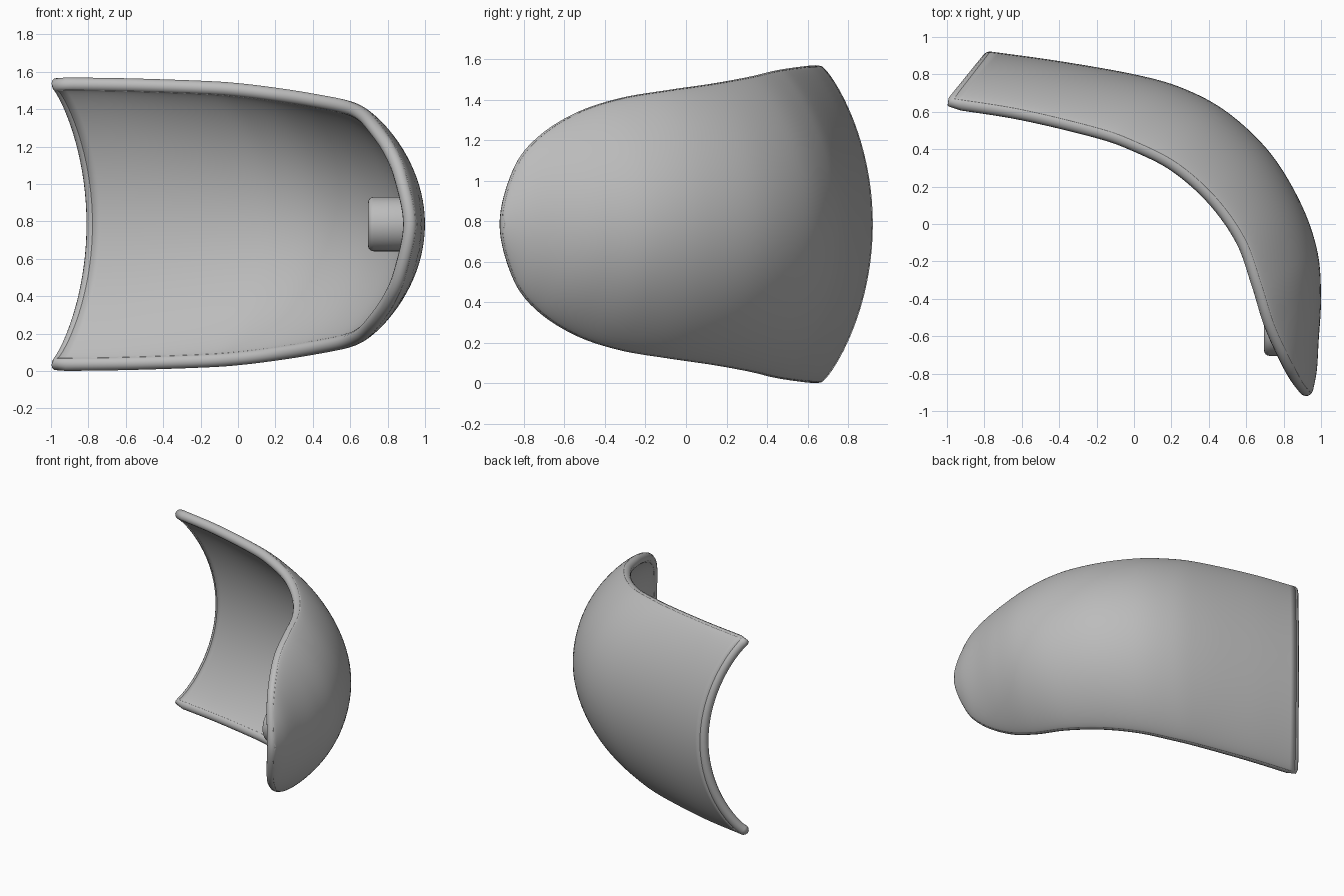
import bpy, bmesh, math
from mathutils import Vector

cube = bpy.data.objects.get("Cube")
if cube:
    bpy.data.objects.remove(cube)

MID_Z = 0.785
WALL = 0.075
STEPS, ARC = 8, 40

grey = bpy.data.materials.new("plain grey")
grey.use_nodes = True
grey.diffuse_color = (0.5, 0.5, 0.5, 1)
grey.node_tree.nodes["Principled BSDF"].inputs["Base Color"].default_value = (0.5, 0.5, 0.5, 1)

# Each row: crown x, crown y, rim x, rim y, half height of the rim
rows = [
    (-0.773, 0.885, -0.963, 0.65, 0.748),
    (-0.4, 0.833, -0.6, 0.592, 0.743),
    (0, 0.762, -0.2, 0.497, 0.73),
    (0.25, 0.69, 0, 0.427, 0.717),
    (0.48, 0.565, 0.22, 0.315, 0.69),
    (0.70, 0.355, 0.425, 0.135, 0.657),
    (0.86, 0.09, 0.58, -0.085, 0.625),
    (0.945, -0.16, 0.665, -0.32, 0.585),
    (0.962, -0.4, 0.73, -0.53, 0.515),
    (0.95, -0.62, 0.81, -0.71, 0.40),
    (0.94, -0.78, 0.87, -0.82, 0.255),
    (0.92, -0.883, 0.92, -0.883, 0),
]


def spline(a, b, c, d, t):
    """Smooth curve between b and c."""
    return b + 0.5 * t * (c - a + t * (2*a - 5*b + 4*c - d + t * (3*(b - c) + d - a)))


def finish(obj):
    obj.data.materials.append(grey)
    bpy.ops.object.select_all(action='DESELECT')
    obj.select_set(True)
    bpy.context.view_layer.objects.active = obj
    bpy.ops.object.shade_smooth_by_angle(angle=math.radians(40))


def add_mesh(name, bm):
    mesh = bpy.data.meshes.new(name)
    bm.to_mesh(mesh)
    bm.free()
    obj = bpy.data.objects.new(name, mesh)
    bpy.context.collection.objects.link(obj)
    return obj


# Phantom rows let the curve start straight and close round at the tip
before = tuple(2 * p - q for p, q in zip(rows[0], rows[1]))
after = rows[-2][:4] + (-rows[-2][4],)
ctrl = [before] + rows + [after]
sections = []
for i in range(1, len(rows)):
    for s in range(STEPS):
        sections.append([spline(*p, s / STEPS) for p in zip(*ctrl[i - 1:i + 3])])

# Curved shell: arched sections swept along the bend, gathered at the tip
bm = bmesh.new()
grid = []
for ox, oy, rx, ry, h in sections:
    ring = []
    for k in range(ARC + 1):
        a = math.pi * (k / ARC - 0.5)
        f = max(math.cos(a), 0) ** 1.7
        ring.append(bm.verts.new((rx + (ox - rx) * f, ry + (oy - ry) * f,
                                  MID_Z + h * math.sin(a))))
    grid.append(ring)
tip = bm.verts.new((rows[-1][0], rows[-1][1], MID_Z))
for r0, r1 in zip(grid, grid[1:]):
    for k in range(ARC):
        bm.faces.new((r0[k], r1[k], r1[k + 1], r0[k + 1]))
for k in range(ARC):
    bm.faces.new((grid[-1][k], tip, grid[-1][k + 1]))
bmesh.ops.recalc_face_normals(bm, faces=bm.faces)
loop = [r[0].co.copy() for r in grid] + [tip.co.copy()]
loop += [r[-1].co.copy() for r in reversed(grid)]
loop += [v.co.copy() for v in reversed(grid[0][1:-1])]
shell = add_mesh("curved_shell", bm)
finish(shell)
solid = shell.modifiers.new("wall", 'SOLIDIFY')
solid.thickness = WALL
solid.offset = 0

# Rounded lip around the whole open edge
curve = bpy.data.curves.new("rounded_lip", 'CURVE')
curve.dimensions = '3D'
curve.bevel_depth = WALL / 2
curve.bevel_resolution = 4
path = curve.splines.new('POLY')
path.points.add(len(loop) - 1)
for p, co in zip(path.points, loop):
    p.co = (*co, 1)
path.use_cyclic_u = True
path.use_smooth = True
lip = bpy.data.objects.new("rounded_lip", curve)
bpy.context.collection.objects.link(lip)
curve.materials.append(grey)

# Round peg on the inner face near the tip
bm = bmesh.new()
bmesh.ops.create_cone(bm, cap_ends=True, segments=48, radius1=0.145, radius2=0.145, depth=0.25)
rims = [e for e in bm.edges if abs(e.verts[0].co.z - e.verts[1].co.z) < 0.001]
bmesh.ops.bevel(bm, geom=rims, offset=0.03, segments=4, profile=0.5, affect='EDGES')
peg = add_mesh("inner_peg", bm)
peg.rotation_euler = (0, math.pi / 2, 0)
peg.location = Vector((0.82, -0.56, MID_Z))
finish(peg)
